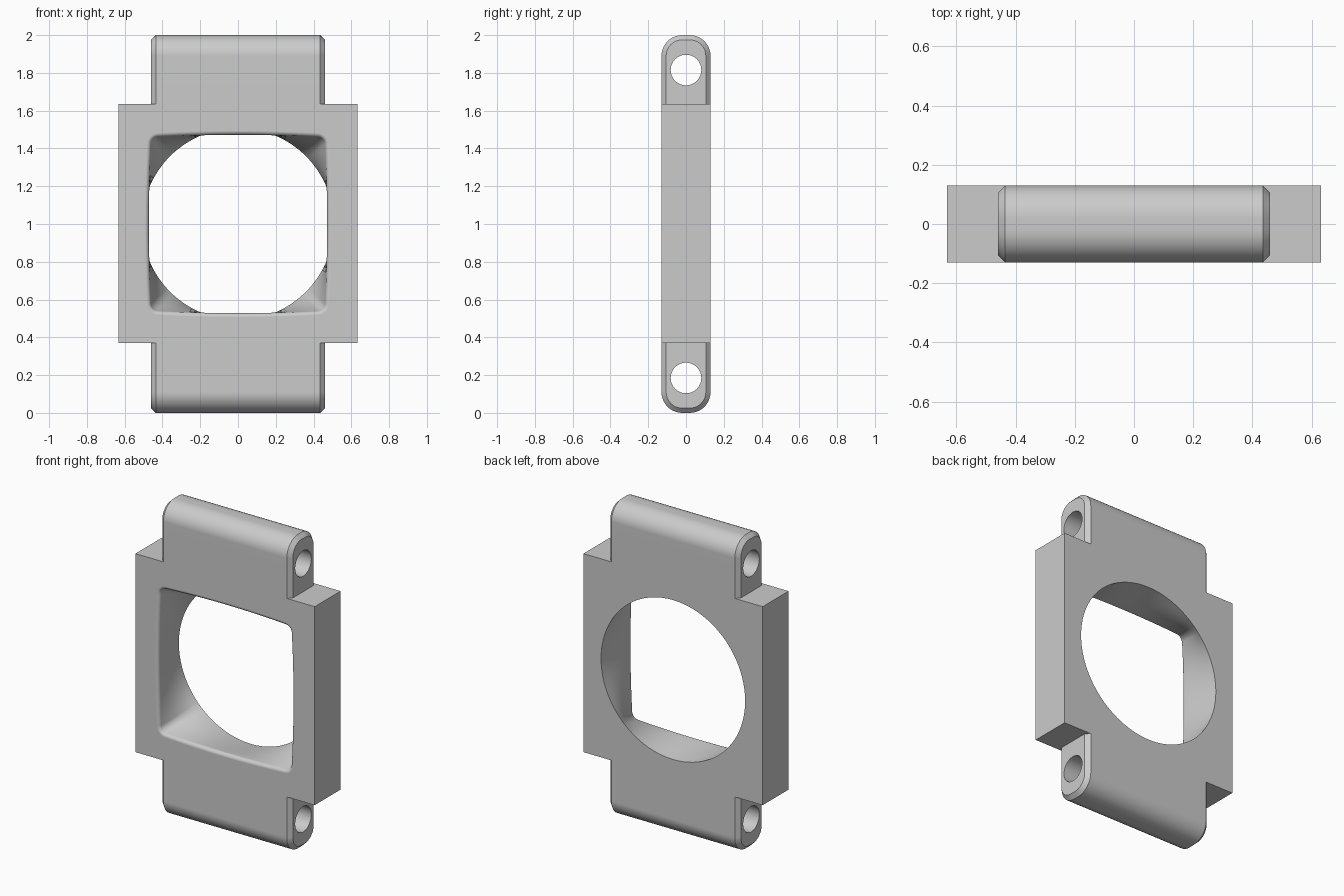
import bpy, bmesh
from math import sin, cos, pi, atan2

if "Cube" in bpy.data.objects:
    bpy.data.objects.remove(bpy.data.objects["Cube"])

D = 0.13      # half thickness
ZC = 1.0      # height of the opening's centre


def loft(name, rings):
    """Closed skin through rings of equal point count, capped at both ends."""
    bm = bmesh.new()
    loops = [[bm.verts.new(p) for p in ring] for ring in rings]
    n = len(loops[0])
    for a, b in zip(loops, loops[1:]):
        for i in range(n):
            j = (i + 1) % n
            bm.faces.new((a[i], a[j], b[j], b[i]))
    bm.faces.new(loops[0])
    bm.faces.new(loops[-1])
    bmesh.ops.recalc_face_normals(bm, faces=bm.faces)
    mesh = bpy.data.meshes.new(name)
    bm.to_mesh(mesh)
    bm.free()
    ob = bpy.data.objects.new(name, mesh)
    bpy.context.collection.objects.link(ob)
    return ob


def combine(target, tool, operation):
    """Apply a boolean and remove the tool object."""
    mod = target.modifiers.new("bool", 'BOOLEAN')
    mod.operation, mod.solver, mod.object = operation, 'EXACT', tool
    bpy.context.view_layer.objects.active = target
    bpy.ops.object.modifier_apply(modifier=mod.name)
    bpy.data.objects.remove(tool)


def bar_ring(x, inset):
    """Rounded upright outline in the yz plane."""
    r, steps, pts = 0.11, 10, []
    corners = ((1, 1), (-1, 1), (-1, -1), (1, -1))
    for k, (sy, sz) in enumerate(corners):
        for i in range(steps + 1):
            a = (k + i / steps) * pi / 2
            pts.append((x, sy * (D - r) + (r - inset) * cos(a),
                        ZC + sz * (1 - r) + (r - inset) * sin(a)))
    return pts


def square_outline(offset):
    """Rounded square with slightly bowed sides, as (x, z) pairs."""
    pts, half, r = [], 0.42, 0.04 + offset
    for k in range(4):
        side = []
        for i in range(25):                       # bowed side
            t = half * (i / 12 - 1)
            side.append((0.472 + offset - 0.012 * (t / half) ** 2, t))
        for i in range(1, 8):                     # round corner
            a = i / 8 * pi / 2
            side.append((half + r * cos(a), half + r * sin(a)))
        c, s = round(cos(k * pi / 2)), round(sin(k * pi / 2))
        pts += [(c * u - s * v, s * u + c * v) for u, v in side]
    return pts


def at_depth(outline, y):
    return [(u, y, ZC + v) for u, v in outline]


# Square plate joined with the long chamfered bar that forms both lugs
frame = loft("hinged_frame", [
    [(x, -D, 0.37), (x, D, 0.37), (x, D, 1.635), (x, -D, 1.635)]
    for x in (-0.632, 0.632)])
bar = loft("lug_bar", [bar_ring(x, i) for x, i in
                       ((-0.46, 0.025), (-0.435, 0), (0.435, 0), (0.46, 0.025))])
combine(frame, bar, 'UNION')

# Opening: rounded front lip, then a square-to-circle transition
lip = 0.022
rings = [at_depth(square_outline(lip), -0.2)]
for i in range(7):
    a = pi / 2 * (1 - i / 6)
    rings.append(at_depth(square_outline(lip * (1 - cos(a))),
                          -D + lip * (1 - sin(a))))
square = square_outline(0)
circle = [(0.508 * cos(atan2(v, u)), 0.508 * sin(atan2(v, u))) for u, v in square]
y0 = -D + lip
for i in range(1, 7):
    f = i / 6
    rings.append(at_depth([(p[0] + (q[0] - p[0]) * f, p[1] + (q[1] - p[1]) * f)
                           for p, q in zip(square, circle)], y0 + (D - y0) * f))
rings.append(at_depth(circle, 0.2))
combine(frame, loft("opening_cutter", rings), 'DIFFERENCE')

# Pin holes running the length of each lug
for z in (0.185, 1.815):
    hole = loft("pin_hole_cutter", [
        [(x, 0.081 * cos(i * pi / 24), z + 0.081 * sin(i * pi / 24))
         for i in range(48)] for x in (-0.8, 0.8)])
    combine(frame, hole, 'DIFFERENCE')

# Smooth the curved surfaces while keeping flats flat
bpy.ops.object.select_all(action='DESELECT')
frame.select_set(True)
bpy.context.view_layer.objects.active = frame
bpy.ops.object.shade_smooth_by_angle(angle=pi / 6)
weighted = frame.modifiers.new("weighted_normals", 'WEIGHTED_NORMAL')
weighted.keep_sharp = True
